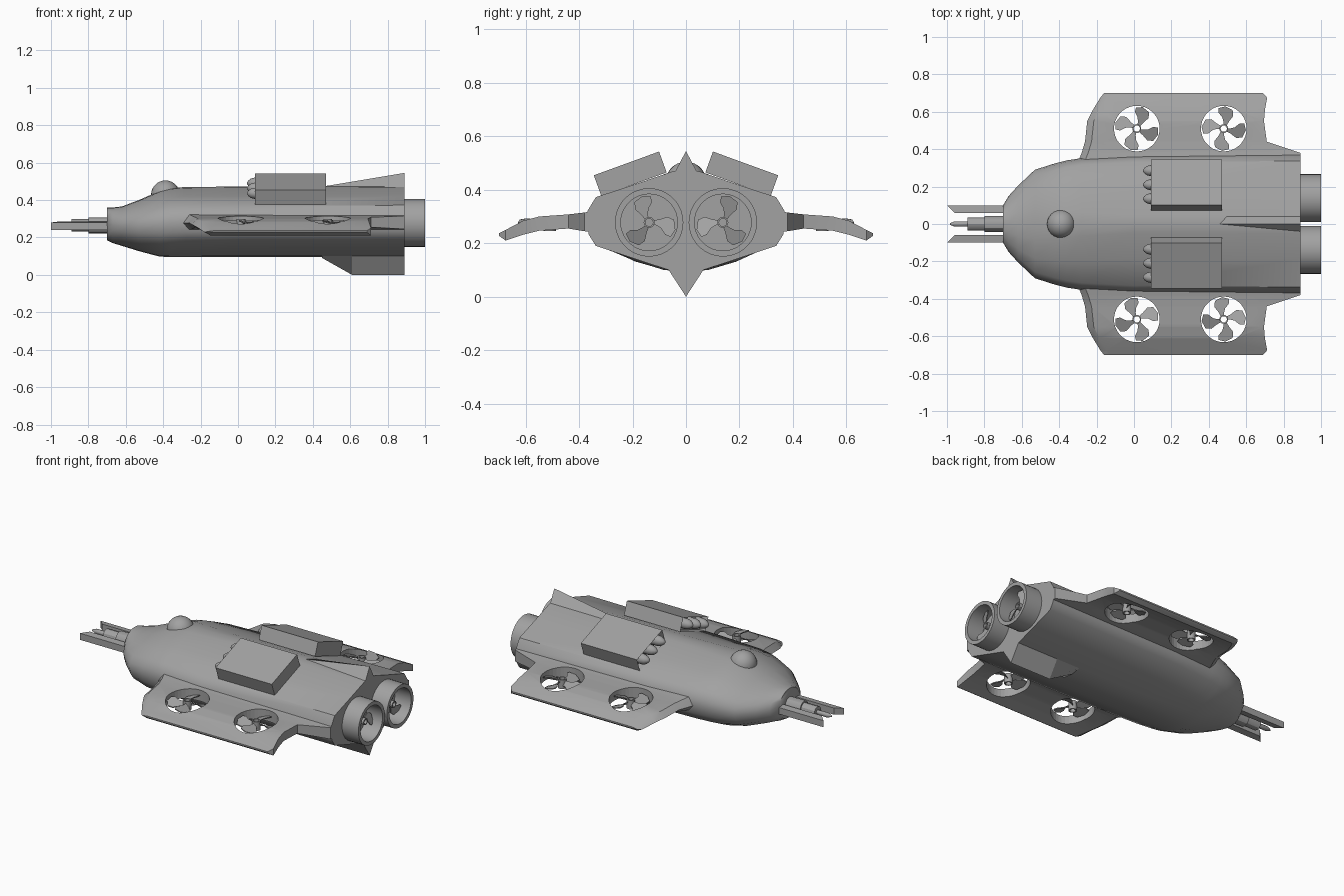
import bpy, bmesh, math
from mathutils import Matrix, Vector

if "Cube" in bpy.data.objects:
    bpy.data.objects.remove(bpy.data.objects["Cube"])

grey = bpy.data.materials.new("hull grey")
grey.diffuse_color = (0.36, 0.36, 0.36, 1)
grey.use_nodes = True
grey.node_tree.nodes["Principled BSDF"].inputs["Base Color"].default_value = grey.diffuse_color


def finish(name, bm, smooth=None, mirror=False, matrix=None):
    if matrix:
        bm.transform(matrix)
    bmesh.ops.recalc_face_normals(bm, faces=bm.faces[:])
    me = bpy.data.meshes.new(name)
    bm.to_mesh(me)
    bm.free()
    me.materials.append(grey)
    ob = bpy.data.objects.new(name, me)
    bpy.context.collection.objects.link(ob)
    if smooth:
        bpy.ops.object.select_all(action='DESELECT')
        bpy.context.view_layer.objects.active = ob
        ob.select_set(True)
        bpy.ops.object.shade_smooth_by_angle(angle=math.radians(smooth))
    if mirror:
        add_mirror(ob)
    return ob


def add_mirror(ob):
    m = ob.modifiers.new("mirror", 'MIRROR')
    m.use_axis = (False, True, False)
    m.use_mirror_merge = False


def loft(sections, closed_ends=True):
    bm = bmesh.new()
    rings = [[bm.verts.new(p) for p in s] for s in sections]
    n = len(rings[0])
    for a, b in zip(rings, rings[1:]):
        for i in range(n):
            j = (i + 1) % n
            bm.faces.new((a[i], a[j], b[j], b[i]))
    if closed_ends:
        bm.faces.new(rings[0])
        bm.faces.new(rings[-1])
    return bm


def lathe(profile, n=32, ring=False):
    """Revolve (radius, height) points around z; ring joins last to first."""
    prof = list(profile) + ([profile[0]] if ring else [])
    secs = [[(r * math.cos(2 * math.pi * i / n), r * math.sin(2 * math.pi * i / n), h)
             for i in range(n)] for r, h in prof]
    bm = loft(secs, not ring)
    if ring:
        bmesh.ops.remove_doubles(bm, verts=bm.verts[:], dist=1e-6)
    return bm


def box(x0, x1, y0, y1, z0, z1):
    return loft([[(x, y0, z0), (x, y1, z0), (x, y1, z1), (x, y0, z1)] for x in (x0, x1)])


def at(x, y, z):
    return Matrix.Translation((x, y, z))


TO_X = Matrix.Rotation(math.pi / 2, 4, 'Y')
TO_NOSE = Matrix.Rotation(-math.pi / 2, 4, 'Y')

# hull: faceted section at the tail that becomes rounder at the nose
tail = [(0, 1), (.13, .985), (.5, .86), (.9, .73), (.98, .6), (1, .5), (.97, .36),
        (.9, .25), (.55, .135), (.18, .015), (0, 0)]
nose = [(0, 1), (.3, .985), (.65, .88), (.88, .74), (.97, .62), (1, .5), (.96, .35),
        (.86, .22), (.6, .08), (.3, .01), (0, 0)]
stations = [(-.70, .10, .36, .185, 1), (-.67, .15, .36, .17, 1), (-.62, .205, .366, .155, 1),
            (-.53, .29, .40, .127, .9), (-.42, .325, .448, .098, .7), (-.36, .34, .464, .095, .5),
            (-.28, .352, .47, .095, .3), (0, .366, .472, .095, 0), (.89, .375, .475, .095, 0)]
secs = []
for x, w, t, b, k in stations:
    half = [((a[0] * (1 - k) + c[0] * k) * w, b + (t - b) * (a[1] * (1 - k) + c[1] * k))
            for a, c in zip(tail, nose)]
    secs.append([(x, y, z) for y, z in half] + [(x, -y, z) for y, z in half[-2:0:-1]])
finish("hull", loft(secs), 40)

# observation dome
bm = bmesh.new()
bmesh.ops.create_uvsphere(bm, u_segments=24, v_segments=14, radius=.077)
finish("dome", bm, 60, matrix=at(-.388, 0, .428))

# fins: triangular section, wide at the hull and sharp at the outer edge
for name, pts, w in (("top_fin", ((.45, .46, .472), (.89, .46, .545)), .045),
                     ("bottom_fin", ((.45, .1, .09), (.61, .1, 0), (.89, .1, 0)), .065)):
    finish(name, loft([[(x, -w, base), (x, w, base), (x, 0, tip)] for x, base, tip in pts]))

# wings: drooping slabs with a chamfered leading edge
wing = [(.33, -.30, .89, .325, .24), (.38, -.28, .89, .315, .245), (.44, -.262, .71, .308, .255),
        (.55, -.25, .695, .30, .247), (.61, -.22, .70, .284, .232), (.675, -.18, .712, .25, .21),
        (.70, -.16, .69, .237, .228)]
secs = []
for y, xf, xb, zt, zb in wing:
    m = .55 * zb + .45 * zt
    secs.append([(xf, y, m), (xf + .035, y, zt), (xb, y, zt), (xb, y, zb), (xf + .035, y, zb)])
bm = loft(secs)
bmesh.ops.triangulate(bm, faces=bm.faces[:])
wings = finish("wings", bm, 30)
FANS = [(.015, .51), (.48, .51)]
for i, (x, y) in enumerate(FANS):
    cutter = finish(f"fan_hole_cutter_{i + 1}", lathe([(.122, 0), (.122, .4)], 36), matrix=at(x, y, .1))
    cutter.hide_render = True
    cutter.hide_viewport = True
    cut = wings.modifiers.new("fan hole", 'BOOLEAN')
    cut.object = cutter
    cut.operation = 'DIFFERENCE'
    cut.solver = 'EXACT'
add_mirror(wings)

# propeller: broad pitched blades around a hollow hub
BLADE = [(.15, -.35), (.4, -.3), (.7, -.42), (.92, -.3), (1, .05), (.95, .38),
         (.75, .52), (.5, .42), (.3, .4), (.15, .45)]


def propeller(name, radius, blades, matrix, turn):
    bm = lathe([(.2 * radius, -.03), (.2 * radius, .025), (.14 * radius, .025),
                (.14 * radius, -.03)], 16, ring=True)
    for b in range(blades):
        c = turn + 2 * math.pi * b / blades
        layers = []
        for dz in (-.003, .003):
            layer = []
            for r, a in BLADE:
                h = .12 * radius * a / .5 + dz
                t = c + a + .35 * r
                rr = max(r, .19) * radius
                layer.append((rr * math.cos(t), rr * math.sin(t), h))
            layers.append(layer)
        part = loft(layers)
        me = bpy.data.meshes.new("blade")
        part.to_mesh(me)
        part.free()
        bm.from_mesh(me)
        bpy.data.meshes.remove(me)
    return finish(name, bm, 30, True, matrix)


for i, (x, y) in enumerate(FANS):
    propeller(f"wing_fans_{i + 1}", .119, 4, at(x, y, .275), .9 + .2 * i)

# tail thrusters: open ducts with propellers inside
finish("thruster_ducts", lathe([(.128, .87), (.128, 1.0), (.106, 1.0), (.106, .87)], 36, ring=True),
       30, True, at(0, .138, .278) @ TO_X)
propeller("thruster_propellers", .102, 3, at(.935, .138, .278) @ TO_X, .4)

# launcher boxes, tilted to lie on the roof, open at the front
tilt = at(0, .21, .463) @ Matrix.Rotation(math.radians(-20), 4, 'X')
bm = box(.09, .47, -.13, .13, -.045, .038)
front = min(bm.faces, key=lambda f: f.calc_center_median().x)
bmesh.ops.inset_region(bm, faces=[front], thickness=.008)
bmesh.ops.translate(bm, verts=front.verts[:], vec=Vector((.04, 0, 0)))
finish("launcher_boxes", bm, None, True, tilt)

# rounded rockets poking out of the launchers
for i, y in enumerate((-.08, 0, .08)):
    finish(f"rockets_{i + 1}", lathe([(.03, -.18), (.03, -.09), (.025, -.07), (.014, -.055), (.004, -.048)], 16),
           40, True, tilt @ at(0, y, 0) @ TO_NOSE)

# nose tool: stepped barrel flanked by two slanted prongs
finish("nose_barrel", lathe([(.043, .66), (.043, .80), (.034, .80), (.034, .89), (.014, .89),
                             (.014, .96), (.004, .985)], 12), 30, False, at(0, 0, .265) @ TO_NOSE)
bm = loft([[(-.66, y, z0), (-1.0 + slant, y, z0), (-1.0 + slant, y, z1), (-.66, y, z1)]
           for y, slant, z0, z1 in ((.06, .04, .245, .285), (.1, 0, .24, .28))])
finish("nose_prongs", bm, None, True)
